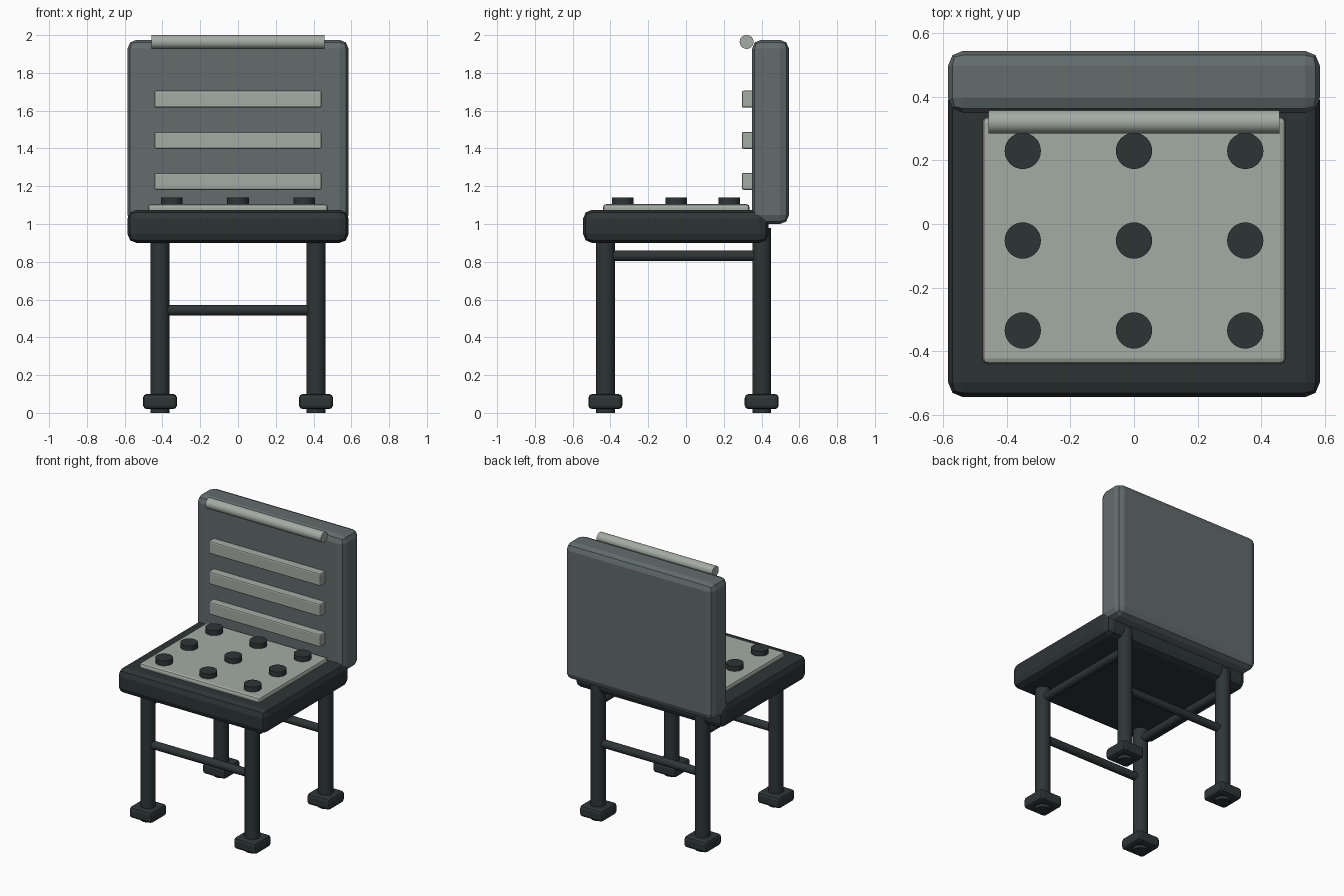
import bpy
from math import pi, radians

default_cube = bpy.data.objects.get("Cube")
if default_cube:
    bpy.data.objects.remove(default_cube, do_unlink=True)


def material(name, rgb):
    mat = bpy.data.materials.new(name)
    mat.use_nodes = True
    mat.diffuse_color = (*rgb, 1)
    mat.node_tree.nodes["Principled BSDF"].inputs["Base Color"].default_value = (*rgb, 1)
    return mat


dark = material("charcoal", (0.027, 0.036, 0.036))
grey = material("slate grey", (0.122, 0.149, 0.149))
pale = material("pale grey", (0.37, 0.41, 0.37))


def box(name, mat, x, y, z, bevel, segments=2):
    """Rounded box from (min, max) ranges on each axis."""
    ranges = (x, y, z)
    bpy.ops.mesh.primitive_cube_add(size=1, location=[(a + b) / 2 for a, b in ranges])
    obj = bpy.context.object
    obj.name = name
    obj.scale = [b - a for a, b in ranges]
    bpy.ops.object.transform_apply(location=False, rotation=False, scale=True)
    mod = obj.modifiers.new("rounded edges", "BEVEL")
    mod.width = bevel
    mod.segments = segments
    obj.data.materials.append(mat)
    return obj


def rod(name, mat, centre, radius, length, axis="z", sides=24):
    """Smooth cylinder lying along one axis."""
    turn = {"x": (0, pi / 2, 0), "y": (pi / 2, 0, 0), "z": (0, 0, 0)}[axis]
    bpy.ops.mesh.primitive_cylinder_add(vertices=sides, radius=radius, depth=length,
                                        location=centre, rotation=turn)
    obj = bpy.context.object
    obj.name = name
    obj.data.materials.append(mat)
    bpy.ops.object.shade_smooth_by_angle(angle=radians(40))
    return obj


# Seat, backrest and seat pad
box("seat", dark, (-0.585, 0.585), (-0.545, 0.437), (0.9, 1.075), 0.047)
box("backrest", grey, (-0.585, 0.585), (0.35, 0.545), (1.0, 1.975), 0.047)
box("seat_pad", pale, (-0.477, 0.477), (-0.44, 0.337), (1.03, 1.105), 0.017)

# Tufting buttons on the pad
for x in (-0.35, 0, 0.35):
    for y in (-0.335, -0.052, 0.23):
        rod("pad_button", dark, (x, y, 1.115), 0.057, 0.05, sides=32)

# Backrest slats and top roll
for z in (1.226, 1.443, 1.661):
    box("backrest_slat", pale, (-0.443, 0.443), (0.296, 0.36), (z - 0.045, z + 0.045), 0.009)
rod("top_roll", pale, (0, 0.321, 1.964), 0.037, 0.915, "x")

# Legs and feet
LEG_X, FRONT_Y, BACK_Y = 0.413, -0.427, 0.401
for side, x in (("right", -LEG_X), ("left", LEG_X)):
    for end, y in (("front", FRONT_Y), ("back", BACK_Y)):
        rod(f"{end}_{side}_leg", dark, (x, y, 0.49), 0.05, 0.98)
        box(f"{end}_{side}_foot", dark, (x - 0.09, x + 0.09), (y - 0.09, y + 0.09),
            (0.02, 0.1), 0.02)
    # Side rail just under the seat
    rod(f"{side}_rail", dark, (x, (FRONT_Y + BACK_Y) / 2, 0.832), 0.029,
        BACK_Y - FRONT_Y, "y")

# Cross rails between the leg pairs
for end, y in (("front", FRONT_Y), ("back", BACK_Y)):
    rod(f"{end}_rail", dark, (0, y, 0.543), 0.028, 2 * LEG_X, "x")
